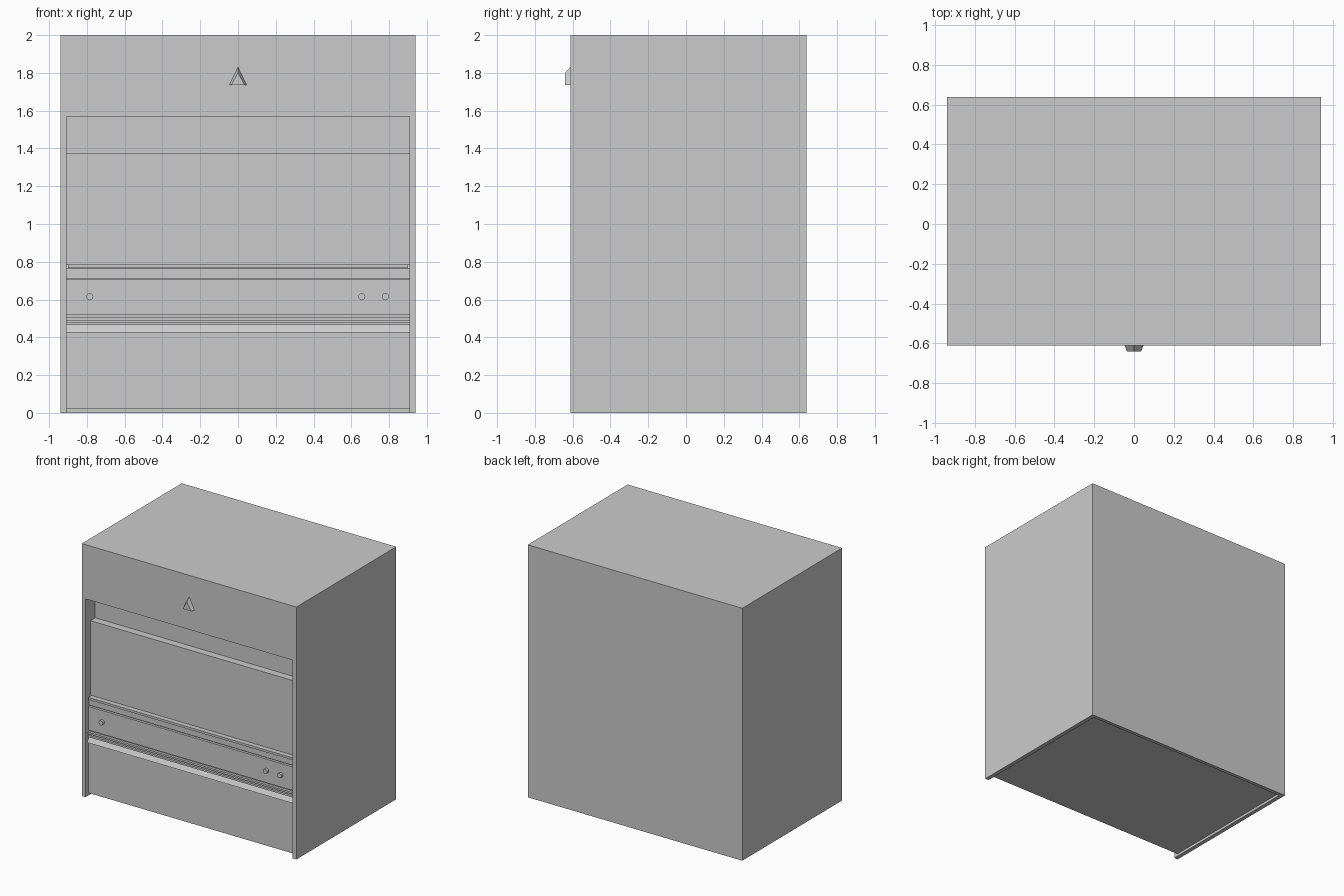
import bpy, bmesh, math
from mathutils import Matrix

if "Cube" in bpy.data.objects:
    bpy.data.objects.remove(bpy.data.objects["Cube"])

grey = bpy.data.materials.new("plain grey")
grey.diffuse_color = (0.6, 0.6, 0.6, 1)
grey.use_nodes = True
grey.node_tree.nodes["Principled BSDF"].inputs["Base Color"].default_value = grey.diffuse_color

FRONT, BACK = -0.612, 0.638


def finish(name, bm):
    bmesh.ops.recalc_face_normals(bm, faces=bm.faces)
    mesh = bpy.data.meshes.new(name)
    bm.to_mesh(mesh)
    bm.free()
    ob = bpy.data.objects.new(name, mesh)
    bpy.context.collection.objects.link(ob)
    mesh.materials.append(grey)
    return ob


def box(name, x, y, z):
    bm = bmesh.new()
    bmesh.ops.create_cube(bm, size=1)
    for v in bm.verts:
        v.co = [r[0] if c < 0 else r[1] for c, r in zip(v.co, (x, y, z))]
    return finish(name, bm)


def extrude_x(name, profile, half):
    """Extrude a closed (depth behind the front, height) profile along x."""
    bm = bmesh.new()
    face = bm.faces.new([bm.verts.new((-half, FRONT + d, z)) for d, z in profile])
    new = bmesh.ops.extrude_face_region(bm, geom=[face])["geom"]
    bmesh.ops.translate(bm, vec=(2 * half, 0, 0),
                        verts=[g for g in new if isinstance(g, bmesh.types.BMVert)])
    return finish(name, bm)


# Outer cabinet, open at the front and underneath
shell = box("cabinet_shell", (-0.94, 0.94), (FRONT, BACK), (0, 2))
cutter = box("opening_cutter", (-0.907, 0.907), (-0.8, 0.61), (-0.2, 1.57))
cutter.hide_render = True
cut = shell.modifiers.new("opening", "BOOLEAN")
cut.object = cutter
cut.operation = "DIFFERENCE"
cut.solver = "EXACT"
bpy.context.view_layer.objects.active = shell
bpy.ops.object.modifier_apply(modifier=cut.name)
bpy.data.objects.remove(cutter)

# Recessed insert: lower panel, sloped sill, ribs, control strip, door, top panel
extrude_x("front_insert", [
    (1.222, 0.02), (0.035, 0.02), (0.035, 0.425), (0.02, 0.425), (0.045, 0.465),
    (0.03, 0.465), (0.03, 0.48), (0.05, 0.48), (0.05, 0.49), (0.03, 0.49),
    (0.03, 0.505), (0.05, 0.505), (0.05, 0.518), (0.035, 0.518),
    (0.035, 0.705), (0.055, 0.705), (0.055, 0.712), (0.045, 0.712),
    (0.045, 0.765), (0.06, 0.785), (0.06, 1.375), (0.12, 1.375),
    (0.12, 1.57), (1.222, 1.57)], 0.907)

# Door handle rail
box("handle_rail", (-0.898, 0.898), (FRONT + 0.02, FRONT + 0.07), (0.767, 0.785))

# Round control knobs
for i, x in enumerate((-0.785, 0.655, 0.78)):
    bm = bmesh.new()
    bmesh.ops.create_cone(bm, cap_ends=True, segments=12, radius1=0.019, radius2=0.019,
                          depth=0.03, matrix=Matrix.Translation((x, FRONT + 0.03, 0.615))
                          @ Matrix.Rotation(math.pi / 2, 4, "X"))
    finish(f"knob_{i + 1}", bm)

# Triangular bevelled catch above the opening
bm = bmesh.new()
base, tip = [[bm.verts.new((x, y, z)) for x, z in ((-w, 1.735), (w, 1.735), (0, top))]
             for w, y, top in ((0.047, FRONT, 1.83), (0.036, -0.64, 1.80))]
bm.faces.new(base)
bm.faces.new(tip)
for i in range(3):
    j = (i + 1) % 3
    bm.faces.new((base[i], base[j], tip[j], tip[i]))
finish("triangular_catch", bm)
